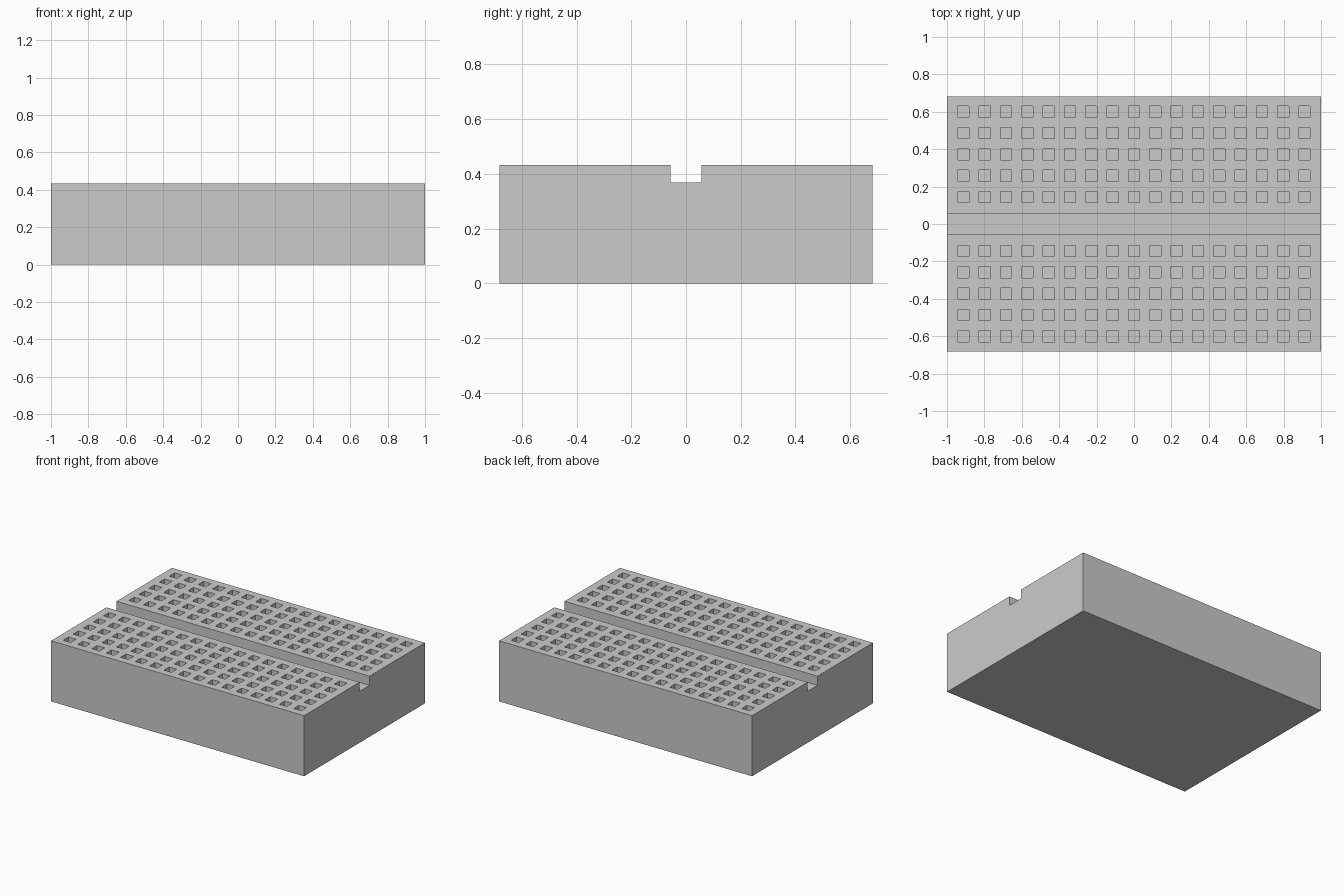
import bpy, bmesh
from mathutils import Matrix, Vector

if "Cube" in bpy.data.objects:
    bpy.data.objects.remove(bpy.data.objects["Cube"])

HX, HY, TOP = 1.0, 0.682, 0.433
GROOVE_W, GROOVE_Z = 0.057, 0.368
PITCH, HOLE, DEPTH = 0.114, 0.06, 0.08


def make_object(name, bm):
    bmesh.ops.recalc_face_normals(bm, faces=bm.faces[:])
    mesh = bpy.data.meshes.new(name)
    bm.to_mesh(mesh)
    bm.free()
    obj = bpy.data.objects.new(name, mesh)
    bpy.context.collection.objects.link(obj)
    return obj


# Block with centre groove: y-z profile extruded along x
profile = [(-HY, 0), (HY, 0), (HY, TOP), (GROOVE_W, TOP), (GROOVE_W, GROOVE_Z),
           (-GROOVE_W, GROOVE_Z), (-GROOVE_W, TOP), (-HY, TOP)]
bm = bmesh.new()
face = bm.faces.new([bm.verts.new((-HX, y, z)) for y, z in profile])
ext = bmesh.ops.extrude_face_region(bm, geom=[face])
bmesh.ops.translate(bm, vec=(2 * HX, 0, 0),
                    verts=[g for g in ext["geom"] if isinstance(g, bmesh.types.BMVert)])
board = make_object("breadboard_block", bm)

# Square contact holes: 17 columns, five rows each side of the groove
bm = bmesh.new()
for col in range(-8, 9):
    for row in range(5):
        for side in (-1, 1):
            loc = Vector((col * PITCH, side * (0.144 + row * PITCH), TOP))
            bmesh.ops.create_cube(bm, size=1, matrix=Matrix.Translation(loc)
                                  @ Matrix.Diagonal((HOLE, HOLE, 2 * DEPTH, 1)))
cutter = make_object("hole_cutter", bm)
cutter.hide_render = True

# Cut the holes and drop the cutter
mod = board.modifiers.new("holes", "BOOLEAN")
mod.operation = "DIFFERENCE"
mod.solver = "EXACT"
mod.object = cutter
bpy.context.view_layer.objects.active = board
board.select_set(True)
bpy.ops.object.modifier_apply(modifier=mod.name)
bpy.data.objects.remove(cutter)
